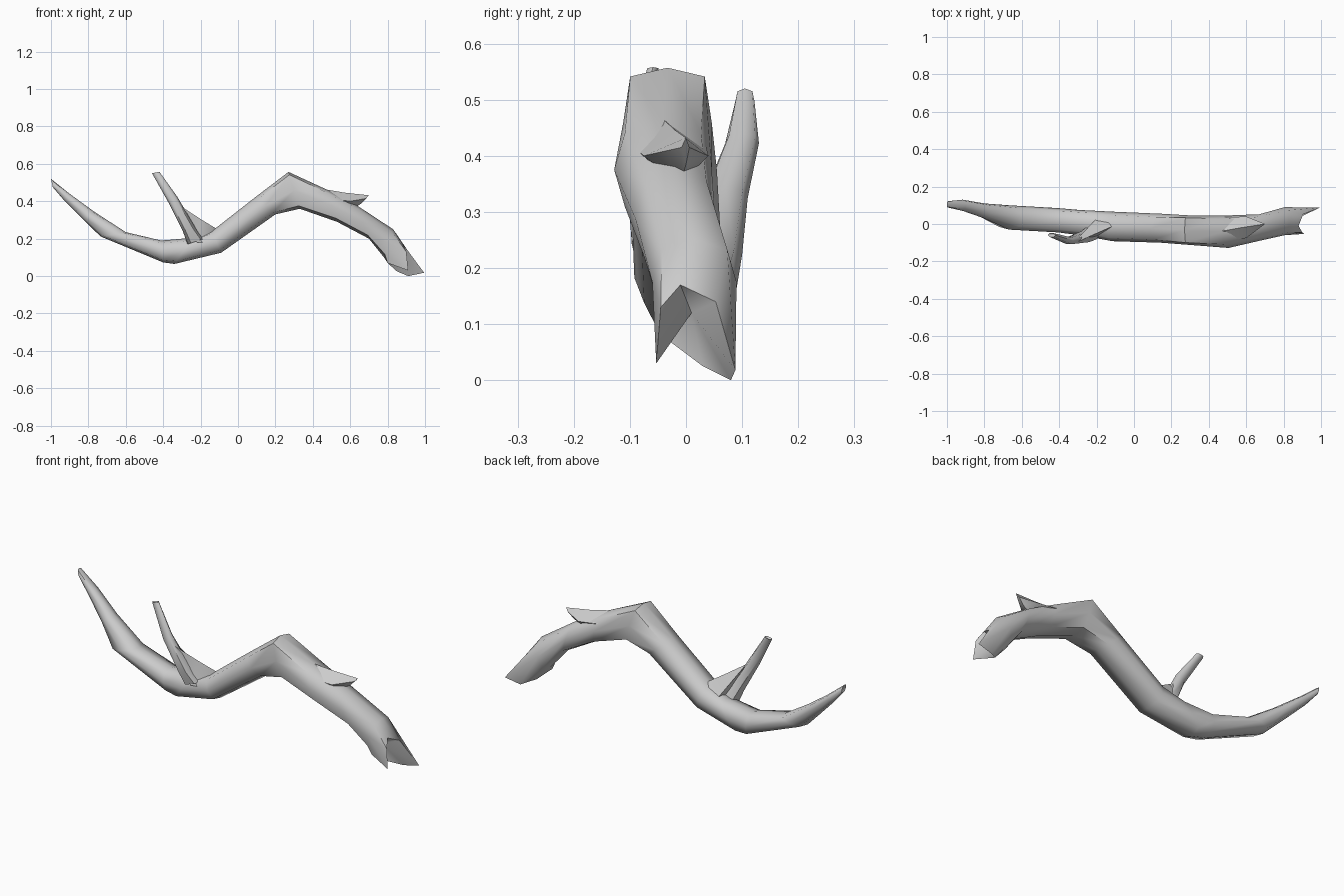
import bpy, bmesh, math
from mathutils import Vector

if "Cube" in bpy.data.objects:
    bpy.data.objects.remove(bpy.data.objects["Cube"])

wood = bpy.data.materials.new("grey wood")
wood.diffuse_color = (0.6, 0.6, 0.6, 1)
wood.use_nodes = True
wood.node_tree.nodes["Principled BSDF"].inputs["Base Color"].default_value = wood.diffuse_color


def finish(bm, name, angle=60):
    bmesh.ops.recalc_face_normals(bm, faces=bm.faces)
    me = bpy.data.meshes.new(name)
    bm.to_mesh(me)
    bm.free()
    ob = bpy.data.objects.new(name, me)
    bpy.context.collection.objects.link(ob)
    me.materials.append(wood)
    bpy.ops.object.select_all(action='DESELECT')
    ob.select_set(True)
    bpy.context.view_layer.objects.active = ob
    bpy.ops.object.shade_smooth_by_angle(angle=math.radians(angle))
    return ob


def xzy(*points):
    """Points given as (x, z, y): position in the side profile, then depth."""
    return [Vector((x, y, z)) for x, z, y in points]


def ring(top, bot, y0, y1, n=8, power=0.75):
    """Rounded-square section spanning top-bottom (x, z) and y0-y1."""
    t, b = Vector((top[0], 0, top[1])), Vector((bot[0], 0, bot[1]))
    pts = []
    for i in range(n):
        a = 2 * math.pi * i / n
        c, s = math.cos(a), math.sin(a)
        c = math.copysign(abs(c) ** power, c) if abs(c) > 1e-6 else 0
        s = math.copysign(abs(s) ** power, s) if abs(s) > 1e-6 else 0
        p = (t + b) / 2 + (t - b) / 2 * c
        p.y = (y0 + y1) / 2 + (y1 - y0) / 2 * s
        pts.append(p)
    return pts


def loft(name, rings, dents=(None, None), angle=60):
    """Skin the rings; each end is closed flat or by a fan to a sunken point."""
    bm = bmesh.new()
    vs = [[bm.verts.new(p) for p in r] for r in rings]
    n = len(vs[0])
    for a, b in zip(vs, vs[1:]):
        for i in range(n):
            j = (i + 1) % n
            bm.faces.new((a[i], a[j], b[j], b[i]))
    for r, d in ((vs[0], dents[0]), (vs[-1], dents[1])):
        if d is None:
            bm.faces.new(r)
        else:
            c = bm.verts.new(xzy(d)[0])
            for i in range(n):
                bm.faces.new((r[i], r[(i + 1) % n], c))
    return finish(bm, name, angle)


# main branch: top (x, z), bottom (x, z), y range
sections = [
    ((-1.0, .52), (-.99, .475), .088, .122),
    ((-.90, .44), (-.93, .405), .07, .13),
    ((-.77, .345), (-.83, .305), .03, .11),
    ((-.60, .235), (-.735, .212), -.03, .10),
    ((-.41, .19), (-.40, .073), -.045, .085),
    ((-.24, .205), (-.34, .065), -.06, .075),
    ((-.14, .24), (-.09, .125), -.092, .066),
    ((.09, .42), (.20, .33), -.10, .055),
    ((.27, .557), (.33, .36), -.112, .046),
    ((.48, .46), (.53, .29), -.128, .046),
    ((.64, .375), (.70, .20), -.09, .052),
    ((.83, .25), (.78, .10), -.06, .09),
]
rings = [ring(*s, power=.5 if s[0][0] == .27 else .72) for s in sections]

# splintered end: rim from the top round by the back, with two long points
rings.append(xzy(
    (.88, .17, -.01), (.905, .14, .053), (.995, .018, .088), (.91, 0, .08),
    (.85, .025, .03), (.80, .07, -.03), (.91, .03, -.053), (.90, .13, -.045)))
loft("main_branch", rings, ((-.95, .445, .10), (.83, .12, .01)))

# side twig
loft("side_twig", [
    ring((-.18, .20), (-.27, .17), -.085, -.01, 6),
    ring((-.225, .255), (-.295, .24), -.10, -.035, 6),
    ring((-.325, .425), (-.37, .39), -.11, -.07, 6),
    ring((-.42, .558), (-.46, .55), -.07, -.048, 6),
], (None, (-.42, .53, -.06)))

# web joining twig and branch
loft("twig_web", [
    xzy((-.30, .37, -.095), (-.29, .355, -.065), (-.30, .33, -.085)),
    xzy((-.20, .305, -.05), (-.20, .20, .03), (-.22, .18, -.08)),
    xzy((-.11, .25, -.01), (-.10, .21, .03), (-.12, .18, -.06)),
])

# broken snag on the upper side
loft("snag", [
    xzy((.46, .465, -.04), (.45, .42, .035), (.50, .36, -.04), (.45, .42, -.10)),
    xzy((.57, .446, -.02), (.60, .40, .04), (.60, .35, -.01), (.60, .40, -.075)),
    xzy((.70, .432, 0), (.685, .415, .006), (.655, .385, 0), (.685, .415, -.008)),
], angle=40)
